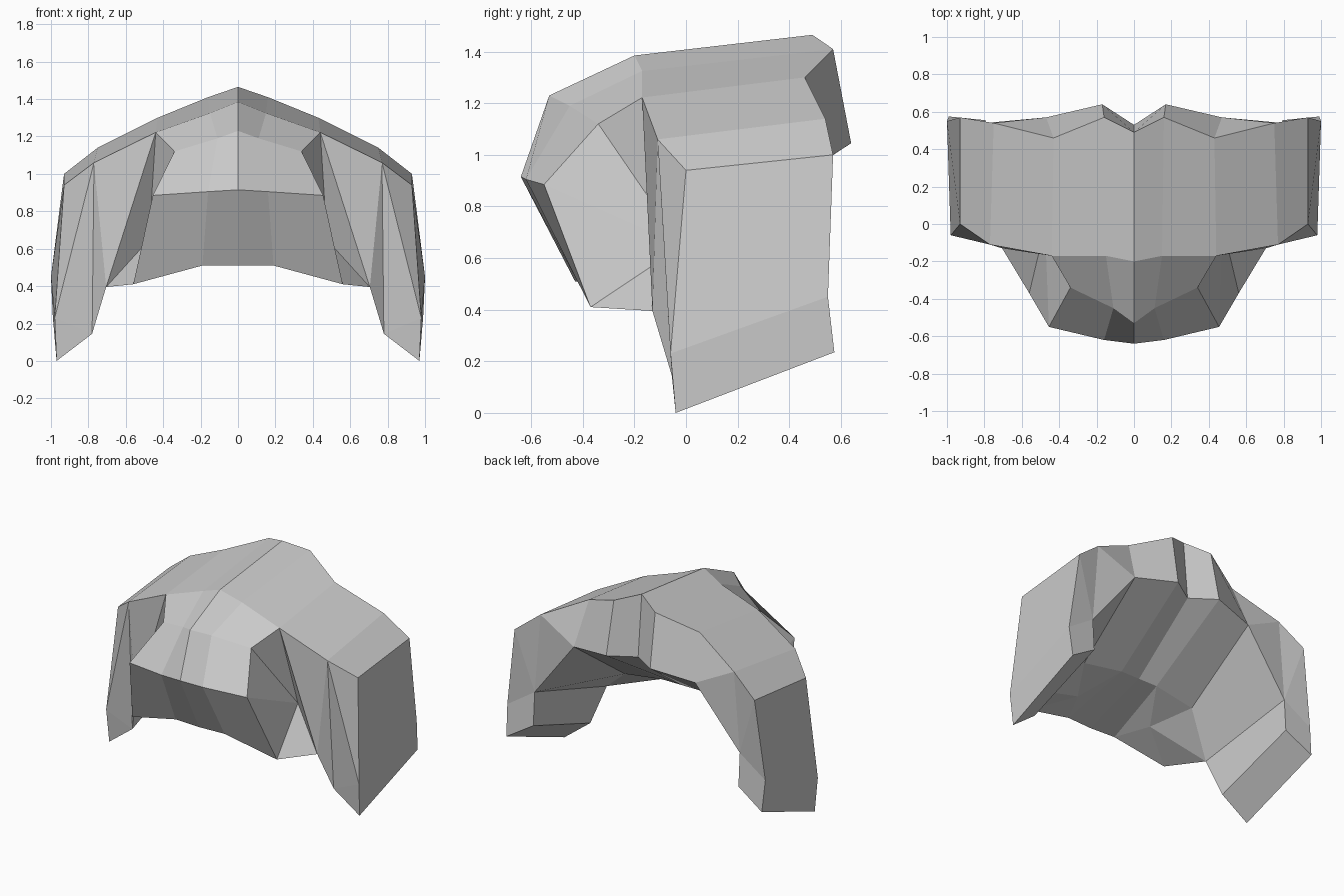
import bpy, bmesh

if "Cube" in bpy.data.objects:
    bpy.data.objects.remove(bpy.data.objects["Cube"])

bm = bmesh.new()


def rail(*pts):
    return [bm.verts.new(p) for p in pts]


def face(*vs):
    loop = list(dict.fromkeys(vs))      # drop repeated corners
    if len(loop) > 2:
        bm.faces.new(loop)


def loft(a, b):
    for i in range(len(a) - 1):
        face(a[i], a[i + 1], b[i + 1], b[i])


def fan(hub, ring):
    for p, q in zip(ring, ring[1:]):
        face(hub, p, q)


# Right half cross-section rails, from the centre line outward
front_rim = rail((0, -.2, 1.385), (.15, -.17, 1.325), (.44, -.17, 1.222),
                 (.77, -.11, 1.06), (.93, 0, .94))
back_rim = rail((0, .49, 1.465), (.16, .57, 1.41), (.43, .46, 1.3),
                (.75, .54, 1.14), (.93, .57, 1.0))
brow = rail((0, -.53, 1.23), (.11, -.45, 1.19), (.34, -.34, 1.12))
brow_edge = rail((0, -.64, .915), (.16, -.62, .905), (.455, -.55, .885))
lip = rail((0, -.43, .51), (.19, -.42, .51), (.56, -.37, .41))
inner_back = rail((0, .53, 1.04), (.17, .64, 1.045), (.47, .57, 1.0),
                  (.795, .54, .585), (.795, .555, .355))
inner_front = rail((0, .05, .66), (.145, .05, .66), (.446, .04, .615),
                   (.705, -.13, .395), (.78, -.055, .145))
leg_front, leg_back = rail((.98, -.06, .23), (1.0, .55, .45))
toe, heel = rail((.97, -.04, 0), (.99, .575, .235))
socket, under = rail((.476, -.016, .647), (.3, -.2, .53))
hip, knee = inner_front[3:]

# Roof, brow and front underside
loft(front_rim, back_rim)
loft(front_rim[:3], brow)
loft(brow, brow_edge)
loft(brow_edge, lip)

# Inner vault down to the leg soles
loft(inner_front + [toe], inner_back + [heel])
face(lip[0], lip[1], inner_front[1], inner_front[0])
fan(under, [inner_front[1], lip[1], lip[2], hip, inner_front[2], inner_front[1]])

# Recess between brow and leg
fan(socket, [front_rim[2], hip, lip[2], brow_edge[2], brow[2], front_rim[2]])

# Leg front and outer side
s = front_rim[3]
loft([front_rim[2], hip, knee, knee, toe], [s, s, s, leg_front, leg_front])
face(s, leg_front, front_rim[4])
loft([front_rim[4], leg_front, toe], [back_rim[4], leg_back, heel])

# Back wall
t, k = back_rim, inner_back
loft([t[0], t[1], t[2], t[3], t[3], t[4], leg_back, heel],
     [k[0], k[1], k[2], k[2], k[3], k[3], k[3], k[4]])

# Mirror across the centre line
half = bm.verts[:] + bm.edges[:] + bm.faces[:]
bmesh.ops.mirror(bm, geom=half, axis='X', merge_dist=0.001)
bmesh.ops.remove_doubles(bm, verts=bm.verts[:], dist=0.001)
bmesh.ops.recalc_face_normals(bm, faces=bm.faces[:])

mesh = bpy.data.meshes.new("arched_shell")
bm.to_mesh(mesh)
bm.free()
bpy.context.collection.objects.link(bpy.data.objects.new("arched_shell", mesh))
